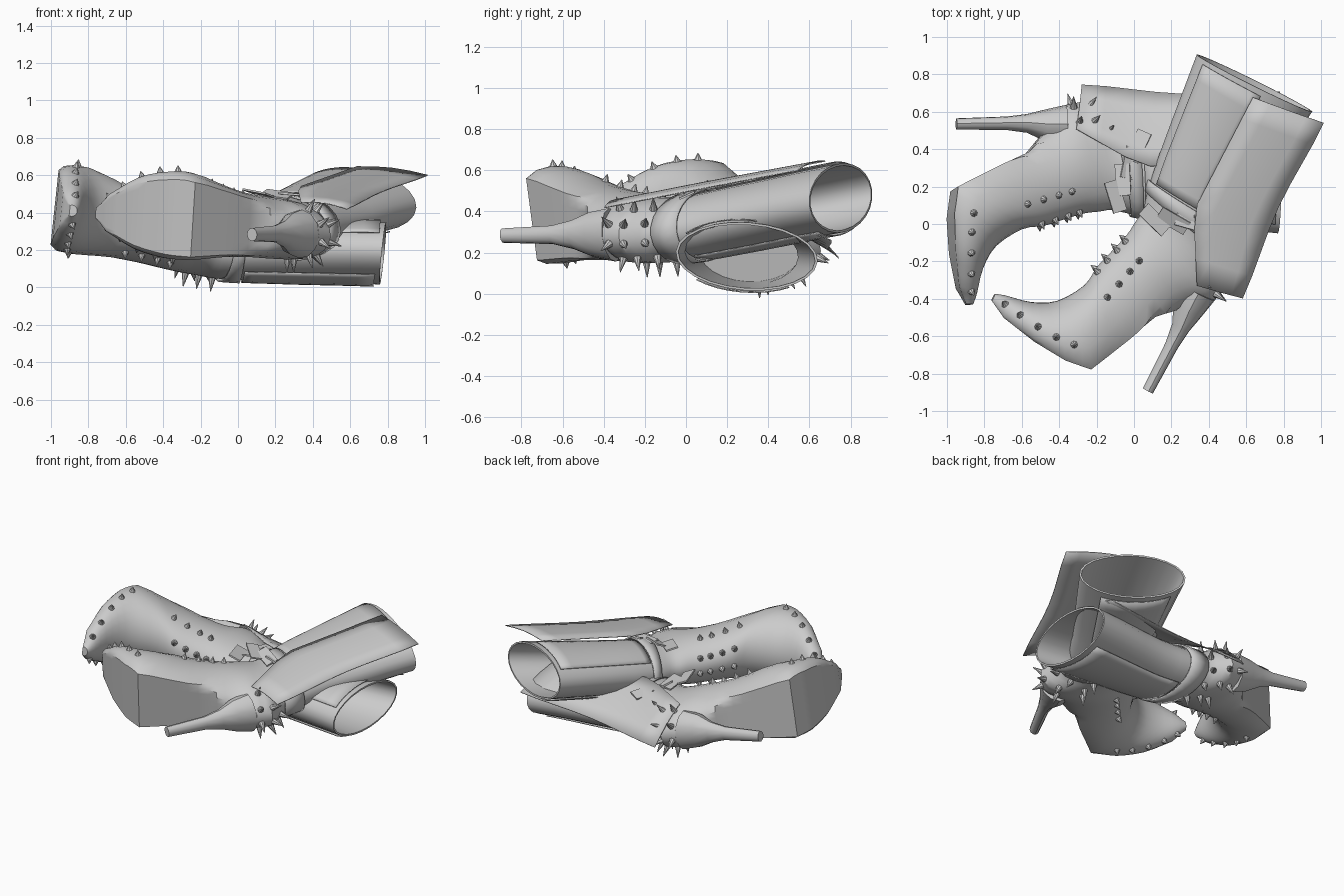
import bpy, bmesh, math
from mathutils import Vector, Matrix

cube = bpy.data.objects.get("Cube")
if cube:
    bpy.data.objects.remove(cube)

grey = bpy.data.materials.new("grey leather")
grey.use_nodes = True
grey.diffuse_color = (0.6, 0.6, 0.6, 1)
grey.node_tree.nodes["Principled BSDF"].inputs["Base Color"].default_value = grey.diffuse_color

# Boot sections from toe to top: sole/back point, vamp/front point,
# half width, sole flatness, sideways shift
SECTIONS = [
    (-.90, -.43, -.86, -.43, .03, .3, 0),
    (-.945, -.34, -.84, -.37, .10, .3, .01),
    (-.975, -.15, -.81, -.24, .19, .3, .03),
    (-.985, .04, -.74, -.12, .23, .3, .04),
    (-.965, .185, -.60, -.03, .23, .3, .04),
    (-.74, .30, -.48, -.01, .19, .28, .01),
    (-.57, .38, -.36, .03, .17, .2, -.02),
    (-.46, .52, -.26, .06, .165, 0, -.04),
    (-.36, .64, -.18, .07, .16, 0, -.05),
    (-.26, .66, -.11, .08, .155, 0, -.06),
    (-.14, .57, -.02, .06, .155, 0, -.07),
    (.20, .56, .20, .02, .16, 0, -.05),
    (.78, .64, .77, -.05, .165, 0, 0),
]
LAST = len(SECTIONS) - 1


def section(i):
    """Section at a fractional index: straight along the sole, smooth elsewhere."""
    k = min(int(i), LAST - 1)
    t = i - k
    p0, p1, p2, p3 = (SECTIONS[max(0, min(LAST, k + d))] for d in (-1, 0, 1, 2))
    smooth = [.5 * (2 * b + (c - a) * t + (2 * a - 5 * b + 4 * c - d) * t * t
                    + (3 * b - a - 3 * c + d) * t ** 3) for a, b, c, d in zip(p0, p1, p2, p3)]
    return [b + (c - b) * t for b, c in zip(p1[:2], p2[:2])] + smooth[2:]


def surface(i, angle, grow=0.0):
    """Point on the boot skin; angle 0 is the sole or back, pi is the front."""
    su, sh, vu, vh, half, flat, shift = section(i)
    low, high = Vector((su, sh, 0)), Vector((vu, vh, 0))
    s = max(0, ((1 - math.cos(angle)) / 2 - flat) / (1 - flat))
    axis = (high - low).normalized()
    p = low.lerp(high, s) + axis * grow * -math.cos(angle)
    p.z = shift + (half + grow) * math.sin(angle)
    return p


def normal(i, angle):
    e = .05
    along = surface(min(LAST, i + e), angle) - surface(max(0, i - e), angle)
    around = surface(i, angle + e) - surface(i, angle - e)
    n = along.cross(around).normalized()
    su, sh, vu, vh, _, _, shift = section(i)
    outward = surface(i, angle) - Vector(((su + vu) / 2, (sh + vh) / 2, shift))
    return n if n.dot(outward) > 0 else -n


def loft(bm, rings, closed=True, caps=True):
    rows = [[bm.verts.new(p) for p in ring] for ring in rings]
    n = len(rows[0])
    for a, b in zip(rows, rows[1:]):
        for j in range(n if closed else n - 1):
            bm.faces.new((a[j], a[(j + 1) % n], b[(j + 1) % n], b[j]))
    if caps:
        bm.faces.new(rows[0])
        bm.faces.new(rows[-1])


def finish(bm, name, matrix, thickness=0, angle=35):
    bm.transform(matrix)
    bmesh.ops.recalc_face_normals(bm, faces=bm.faces)
    mesh = bpy.data.meshes.new(name)
    bm.to_mesh(mesh)
    bm.free()
    mesh.materials.append(grey)
    obj = bpy.data.objects.new(name, mesh)
    bpy.context.collection.objects.link(obj)
    if thickness:
        mod = obj.modifiers.new("thickness", 'SOLIDIFY')
        mod.thickness, mod.offset = thickness, 0
    bpy.ops.object.select_all(action='DESELECT')
    obj.select_set(True)
    bpy.context.view_layer.objects.active = obj
    bpy.ops.object.shade_smooth_by_angle(angle=math.radians(angle))


def circle(n=24):
    return [2 * math.pi * j / n for j in range(n)]


def patch(i0, i1, a0, a1, grow, steps=8):
    """Strip of rings following the skin between two angles."""
    return [[surface(i0 + (i1 - i0) * r / steps, a0 + (a1 - a0) * c / steps, grow)
             for c in range(steps + 1)] for r in range(steps + 1)]


def build_boot(side, m, droop):
    # Foot and shaft, with the lining turned back down inside
    bm = bmesh.new()
    steps = 3
    rings = [[surface(k / steps, a) for a in circle()] for k in range(LAST * steps + 1)]
    rings += [[surface(i, a, -.012) for a in circle()] for i in (LAST, LAST - 1, LAST - 2)]
    loft(bm, rings)
    finish(bm, side + "_boot_body", m)

    # Stiletto heel
    bm = bmesh.new()
    path = [(-.36, .53, .11, .13, -.05), (-.47, .53, .085, .11, -.04), (-.57, .54, .05, .07, -.03),
            (-.68, .54, .036, .045, -.02), (-.95, .535, .03, .035, 0)]
    loft(bm, [[(u, h + rh * math.cos(a), w + rw * math.sin(a)) for a in circle(12)]
              for u, h, rh, rw, w in path])
    finish(bm, side + "_heel", m)

    # Studs around toe, on the vamp and behind the heel
    spots = [(.9 + .62 * k, s * (2.1 - .12 * k), .035) for k in range(5) for s in (-1, 1)]
    spots += [(i, math.pi + s * a, .04) for i in (4.9, 5.5, 6.1, 6.7)
              for a in (.3, 1.05) for s in (-1, 1)]
    spots += [(i, a, .075) for i in (8.3, 9.1, 9.8) for a in (-1.4, -.8, -.2, .4, .9)]
    bm = bmesh.new()
    for i, a, length in spots:
        n = normal(i, a)
        place = Matrix.Translation(surface(i, a) + n * (length / 2 - .005)) \
            @ n.to_track_quat('Z', 'Y').to_matrix().to_4x4()
        bmesh.ops.create_cone(bm, cap_ends=True, segments=8, radius1=.021, radius2=.002,
                              depth=length, matrix=place)
    finish(bm, side + "_studs", m)

    # Ankle strap
    bm = bmesh.new()
    loft(bm, [[surface(i, a, .012) for a in circle()] for i in (10.05, 10.25, 10.45)], caps=False)
    finish(bm, side + "_ankle_strap", m, .01)

    # Long panels lying on both faces of the shaft
    for name, a0, a1 in (("upper", 1.45, 2.6), ("lower", -2.3, -.9)):
        bm = bmesh.new()
        loft(bm, patch(10.5, 11.93, a0, a1, .01), closed=False, caps=False)
        finish(bm, side + "_" + name + "_panel", m, .006)

    # Loose leather flap along the back of the shaft, sagging at its outer edge
    bm = bmesh.new()
    rows = []
    for k in range(9):
        t = k / 8
        u = -.32 + 1.04 * t
        edge = .75 - .03 * math.sin(math.pi * t) ** 2 - .05 * t
        inner = .5 - .2 * min(1, t * 3)
        rows.append([(u + .05 * c, inner + (edge - inner) * c,
                      .11 + .075 * t - droop * (1 - .6 * t) * c + .015 * math.sin(math.pi * c))
                     for c in (0, .25, .5, .75, 1)])
    loft(bm, rows, closed=False, caps=False)
    finish(bm, side + "_back_flap", m, .006)

    # Crumpled tongue and strap ends at the ankle
    bm = bmesh.new()
    for k in range(4):
        u, h, tilt = -.11 + .04 * k, .14 + .09 * k, .3 - .25 * k
        place = Matrix.Translation((u, h, .1)) @ Matrix.Rotation(tilt, 4, 'Z') \
            @ Matrix.Rotation(.3 * (-1) ** k, 4, 'Y') @ Matrix.Diagonal((.08, .17, .01, 1))
        bmesh.ops.create_cube(bm, size=1, matrix=place)
    finish(bm, side + "_strap_ends", m)


# Each boot lies on its side; rows give x, y, z from shaft, heel and side directions
build_boot("lower", Matrix(((1, 0, .107, 0), (0, 1, .07, 0),
                            (-.107, -.07, 1, .285), (0, 0, 0, 1))), .2)
build_boot("upper", Matrix(((.454, .89, .062, .03), (.89, -.454, -.133, .197),
                            (.09, -.116, 1, .43), (0, 0, 0, 1))), .01)
